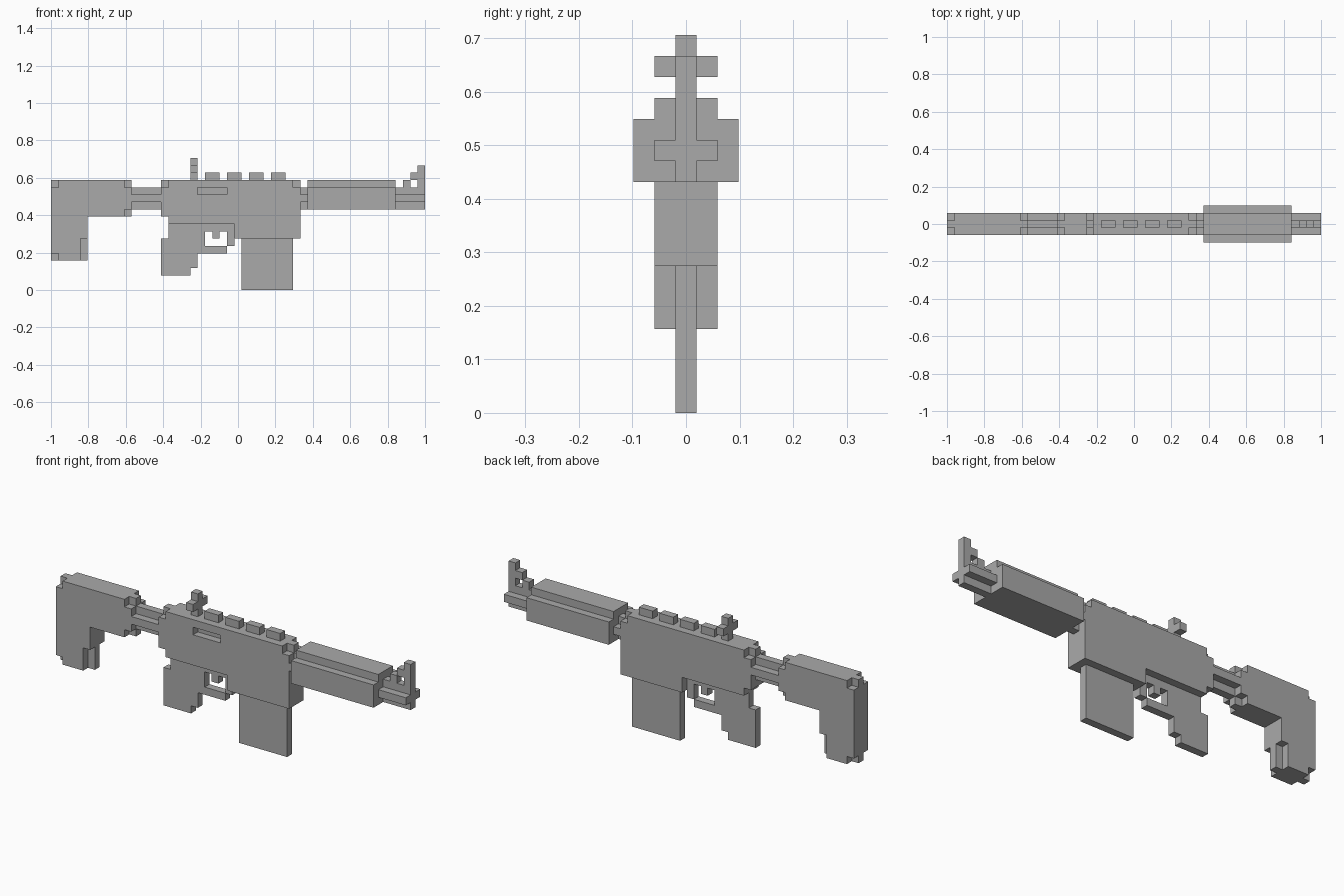
import bpy, bmesh
from mathutils import Vector

LENGTH = 51                 # cells along the long axis
UNIT = 2 / LENGTH

start_cube = bpy.data.objects.get("Cube")
if start_cube:
    bpy.data.objects.remove(start_cube, do_unlink=True)

grey = bpy.data.materials.new("plain grey")
grey.use_nodes = True
COLOUR = (0.4, 0.4, 0.4, 1)
grey.diffuse_color = COLOUR
grey.node_tree.nodes["Principled BSDF"].inputs["Base Color"].default_value = COLOUR


def block(x0, x1, z0, z1, side=0):
    """Cells of a block reaching `side` cells out from the centre layer."""
    return {(x, y, z) for x in range(x0, x1)
            for y in range(-side, side + 1) for z in range(z0, z1)}


def cheeks(x0, x1, z0, z1):
    """Only the outer layers, used to notch corners."""
    return block(x0, x1, z0, z1, side=1) - block(x0, x1, z0, z1)


def cross_bar(x0, x1, z0, z1):
    """Bar with a plus-shaped section."""
    return block(x0, x1, z0, z1) | block(x0, x1, z0 + 1, z1 - 1, side=1)


def build(name, cells):
    """Skin a set of cells with one closed surface and merge flat faces."""
    bm = bmesh.new()
    for cell in cells:
        for axis in range(3):
            for sign in (-1, 1):
                step = [0, 0, 0]
                step[axis] = sign
                if tuple(c + s for c, s in zip(cell, step)) in cells:
                    continue
                normal = Vector(step)
                u = Vector((0, 0, 0))
                u[(axis + 1) % 3] = 1
                v = normal.cross(u)
                middle = Vector(cell) + normal / 2
                corners = [middle + (a * u + b * v) / 2
                           for a, b in ((-1, -1), (1, -1), (1, 1), (-1, 1))]
                bm.faces.new([bm.verts.new(
                    ((p.x + 0.5 - LENGTH / 2) * UNIT, p.y * UNIT, (p.z + 0.5) * UNIT))
                    for p in corners])
    bmesh.ops.remove_doubles(bm, verts=bm.verts, dist=UNIT / 10)
    bmesh.ops.dissolve_limit(bm, angle_limit=0.01, verts=bm.verts, edges=bm.edges)
    mesh = bpy.data.meshes.new(name)
    bm.to_mesh(mesh)
    bm.free()
    mesh.materials.append(grey)
    part = bpy.data.objects.new(name, mesh)
    bpy.context.collection.objects.link(part)


# Stock with a deep butt and notched corners
stock = block(0, 11, 10, 15, side=1) | block(0, 5, 4, 10, side=1)
for notch in (cheeks(0, 1, 14, 15), cheeks(0, 1, 4, 5), cheeks(4, 5, 4, 7),
              cheeks(10, 11, 14, 15), cheeks(10, 11, 10, 11)):
    stock -= notch
build("stock", stock)

# Bars joining the main parts, and the barrel
build("stock_tube", cross_bar(11, 15, 11, 14))
build("front_collar", cross_bar(34, 35, 11, 14))
build("barrel", cross_bar(47, 51, 11, 14))

# Receiver with notched top corners and a port recessed in the front side
receiver = (block(15, 34, 10, 15, side=1) | block(16, 34, 9, 10, side=1)
            | block(25, 34, 7, 9, side=1))
receiver -= cheeks(15, 16, 14, 15) | cheeks(33, 34, 14, 15)
receiver -= {cell for cell in block(20, 24, 13, 14, side=1) if cell[1] < 0}
build("receiver", receiver)

# Wide handguard with a narrower top
build("handguard", block(35, 47, 11, 14, side=2) | block(35, 47, 14, 15, side=1))

# Magazine
build("magazine", block(26, 33, 0, 7))

# Grip, trigger and guard
build("grip", block(15, 19, 2, 7) | block(19, 20, 3, 7) | block(16, 21, 7, 9)
      | block(20, 21, 5, 7))
build("trigger", block(21, 24, 8, 9) | block(22, 23, 7, 8))
build("trigger_guard", block(21, 24, 5, 6) | block(24, 25, 6, 9))

# Top rail teeth
for i in range(4):
    left = 21 + 3 * i
    build(f"rail_tooth_{i + 1}", block(left, left + 2, 15, 16))

# Sights
build("rear_sight", cross_bar(19, 20, 15, 18))
build("front_sight", block(48, 49, 14, 15) | block(49, 50, 15, 16)
      | block(50, 51, 14, 17))
